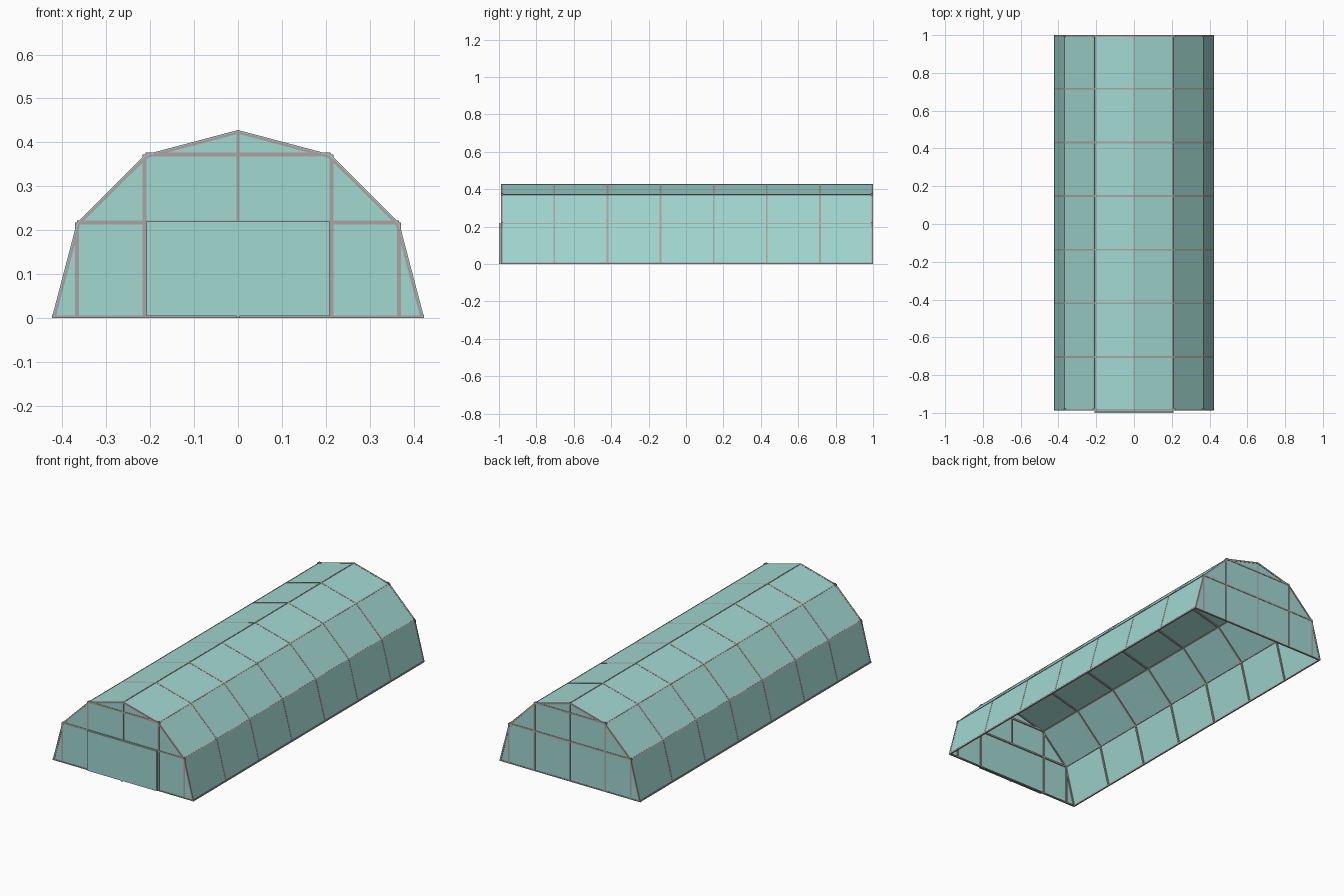
import bpy, bmesh
from mathutils import Vector

if "Cube" in bpy.data.objects:
    bpy.data.objects.remove(bpy.data.objects["Cube"])


def material(name, color):
    m = bpy.data.materials.new(name)
    m.use_nodes = True
    m.diffuse_color = color
    m.node_tree.nodes["Principled BSDF"].inputs["Base Color"].default_value = color
    return m


film = material("teal film", (0.36, 0.69, 0.64, 1))
metal = material("warm grey frame", (0.42, 0.37, 0.37, 1))

# Tunnel cross-section, from one foot over the ridge to the other
half = [(0.424, 0.0), (0.367, 0.217), (0.211, 0.372)]
profile = half + [(0, 0.428)] + [(-x, z) for x, z in reversed(half)]
FRONT, BACK, BAYS = -0.988, 1.0, 7
BAR = 0.009


def finish(name, bm, mat):
    bmesh.ops.recalc_face_normals(bm, faces=bm.faces)
    mesh = bpy.data.meshes.new(name)
    bm.to_mesh(mesh)
    bm.free()
    mesh.materials.append(mat)
    ob = bpy.data.objects.new(name, mesh)
    bpy.context.collection.objects.link(ob)
    return ob


def bar(name, a, b, width, depth, normal, mat=metal):
    """Box from a to b; depth runs along normal, centred on the line."""
    a, b, n = Vector(a), Vector(b), Vector(normal).normalized()
    side = (b - a).cross(n).normalized() * width / 2
    n = n * depth / 2
    bm = bmesh.new()
    rings = [[bm.verts.new(p + s * side + t * n)
              for s, t in ((1, 1), (-1, 1), (-1, -1), (1, -1))] for p in (a, b)]
    for r in rings:
        bm.faces.new(r)
    for i in range(4):
        j = (i + 1) % 4
        bm.faces.new((rings[0][i], rings[0][j], rings[1][j], rings[1][i]))
    return finish(name, bm, mat)


def arch(name, y0, y1, outer, inner, mat):
    """Arched band following the cross-section, between two scales of it."""
    bm = bmesh.new()
    rows = [[bm.verts.new((x * s, y, z * s)) for s, y in
             ((outer, y0), (outer, y1), (inner, y1), (inner, y0))]
            for x, z in profile]
    for p, q in zip(rows, rows[1:]):
        for i in range(4):
            j = (i + 1) % 4
            bm.faces.new((p[i], p[j], q[j], q[i]))
    bm.faces.new(rows[0])
    bm.faces.new(rows[-1])
    return finish(name, bm, mat)


# Film cover and the ribs between the bays
arch("cover", FRONT, BACK, 0.998, 0.994, film)
for i in range(BAYS + 1):
    y = FRONT + (BACK - FRONT) * i / BAYS
    y0 = min(max(y - BAR / 2, FRONT), BACK - BAR)
    arch(f"rib_{i + 1}", y0, y0 + BAR, 1.0, 0.98, metal)

# Lengthwise purlins along every fold, and the ground rails
for i, (x, z) in enumerate(profile):
    if z == 0:
        x0 = x * 0.99
        bar(f"ground_rail_{i}", (x0, FRONT, 0.004), (x0, BACK, 0.004), 0.008, 0.008, (0, 0, 1))
    else:
        bar(f"purlin_{i}", (x * 0.989, FRONT, z * 0.989), (x * 0.989, BACK, z * 0.989),
            0.006, 0.0095, (x, 0, z))

# End walls: film sheet with a grid of frame bars
(foot, _), (hip, hip_z), (eave, eave_z) = half
for end, y, inward in (("front", FRONT, 1), ("back", BACK, -1)):
    bm = bmesh.new()
    wall = bm.faces.new([bm.verts.new((x * 0.997, y + inward * 0.002, z * 0.997))
                         for x, z in profile])
    ext = bmesh.ops.extrude_face_region(bm, geom=[wall])["geom"]
    bmesh.ops.translate(bm, vec=(0, inward * 0.002, 0),
                        verts=[v for v in ext if isinstance(v, bmesh.types.BMVert)])
    finish(f"{end}_wall", bm, film)
    yb = y + inward * 0.005
    lines = [("sill", (-foot * 0.99, 0.003), (foot * 0.99, 0.003), 0.006),
             ("hip_beam", (-hip, hip_z), (hip, hip_z), BAR),
             ("eave_beam", (-eave, eave_z), (eave, eave_z), BAR),
             ("king_post", (0, hip_z if end == "front" else 0), (0, 0.425), BAR * 0.7)]
    for side, s in (("left", 1), ("right", -1)):
        lines += [(f"{side}_hip_post", (s * hip, 0), (s * hip, hip_z), BAR),
                  (f"{side}_door_post", (s * 0.213, 0), (s * 0.213, eave_z), BAR)]
    for name, (xa, za), (xb, zb), w in lines:
        bar(f"{end}_{name}", (xa, yb, za), (xb, yb, zb), w, 0.01, (0, 1, 0))

# Door panel standing just proud of the front wall, with its floor stop
bar("door", (0, -0.9955, 0.004), (0, -0.9955, 0.22), 0.416, 0.009, (0, 1, 0), film)
bar("door_stop", (0, -0.9955, 0), (0, -0.9955, 0.008), 0.007, 0.009, (0, 1, 0))
